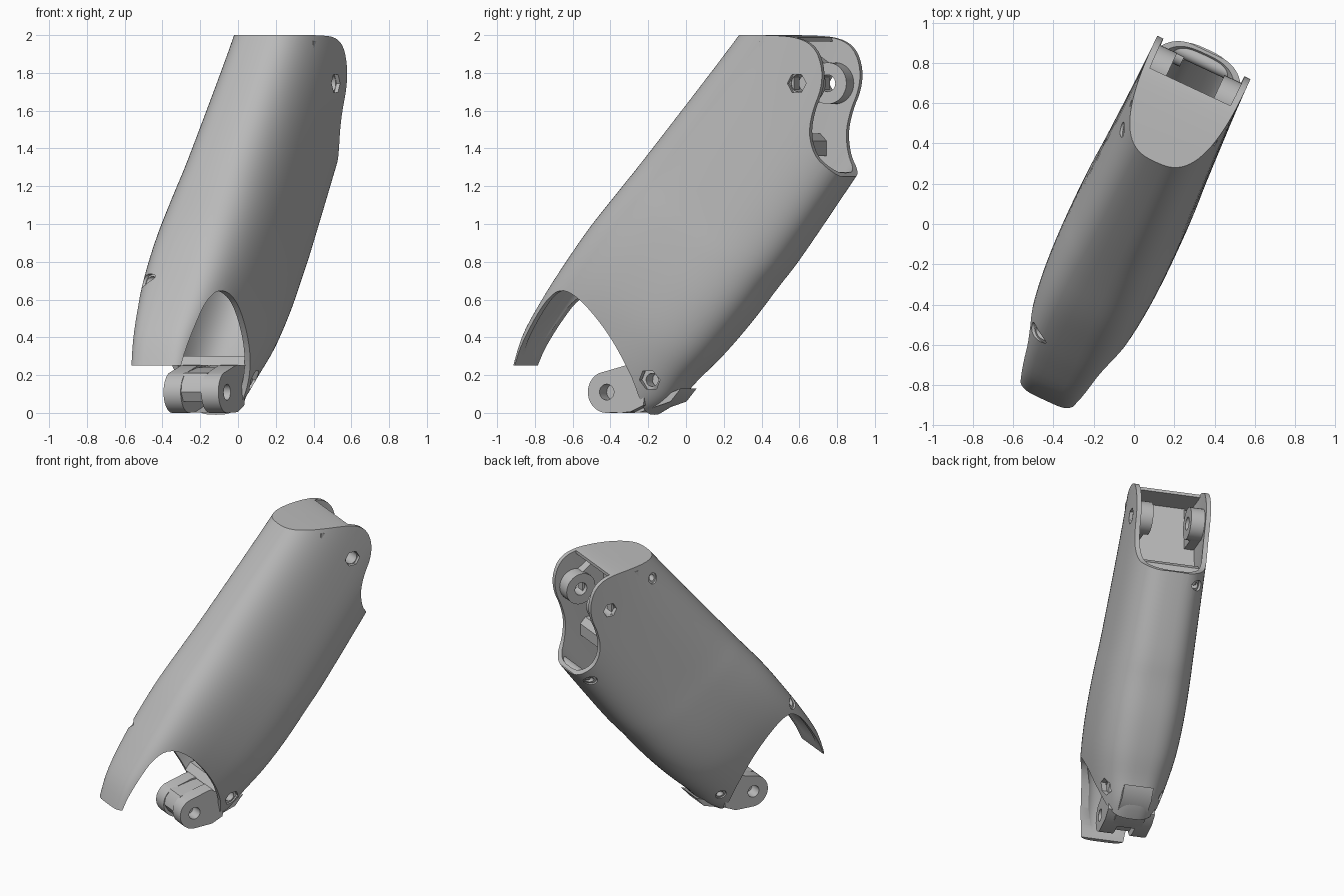
import bpy, bmesh, math
from mathutils import Matrix, Vector

if "Cube" in bpy.data.objects:
    bpy.data.objects.remove(bpy.data.objects["Cube"], do_unlink=True)

GREY = (0.5, 0.5, 0.5, 1)
grey = bpy.data.materials.new("mid grey")
grey.use_nodes = True
grey.diffuse_color = GREY
grey.node_tree.nodes["Principled BSDF"].inputs["Base Color"].default_value = GREY

CX = -0.035                     # mid plane of the limb before it is turned
TURN = Matrix.Rotation(math.radians(-25), 4, "Z") @ Matrix.Translation((CX, 0, 0))
parts = []


def bridge(name, rings, keep=True):
    """Skin closed rings of points and cap both ends."""
    bm = bmesh.new()
    loops = [[bm.verts.new(p) for p in ring] for ring in rings]
    n = len(loops[0])
    for a, b in zip(loops, loops[1:]):
        for i in range(n):
            j = (i + 1) % n
            bm.faces.new((a[i], a[j], b[j], b[i]))
    bm.faces.new(loops[0])
    bm.faces.new(loops[-1])
    bmesh.ops.recalc_face_normals(bm, faces=bm.faces)
    mesh = bpy.data.meshes.new(name)
    bm.to_mesh(mesh)
    bm.free()
    ob = bpy.data.objects.new(name, mesh)
    bpy.context.collection.objects.link(ob)
    mesh.materials.append(grey)
    if keep:
        parts.append(ob)
    else:
        ob.hide_render = True
    return ob


def slab(name, outline, x0, x1, keep=True):
    """Extrude a side outline across the width."""
    return bridge(name, [[(x, y, z) for y, z in outline] for x in (x0, x1)], keep)


def rod(name, y, z, r, x0, x1, sides=32, keep=True):
    ring = [(y + r * math.cos(2 * math.pi * i / sides), z + r * math.sin(2 * math.pi * i / sides))
            for i in range(sides)]
    return slab(name, ring, x0, x1, keep)


def boolean(ob, cutter, operation="DIFFERENCE"):
    mod = ob.modifiers.new("cut", "BOOLEAN")
    mod.operation, mod.solver, mod.object = operation, "EXACT", cutter
    bpy.context.view_layer.objects.active = ob
    bpy.ops.object.modifier_apply(modifier=mod.name)
    bpy.data.objects.remove(cutter, do_unlink=True)


def drill(ob, y, z, r, x0, x1, sides=32):
    boolean(ob, rod("drill", y, z, r, x0, x1, sides, False))


def soften(points, rounds=2):
    """Round the inner corners of an open outline."""
    for _ in range(rounds):
        out = [points[0]]
        for a, b in zip(points, points[1:]):
            a, b = Vector(a), Vector(b)
            out += [tuple(a.lerp(b, 0.25)), tuple(a.lerp(b, 0.75))]
        points = out + [points[-1]]
    return points


def spline(rows, steps=4):
    """Pass a smooth curve through rows of numbers."""
    rows = [Vector(r) for r in rows]
    out = []
    for i in range(len(rows) - 1):
        p0, p1, p2 = rows[max(i - 1, 0)], rows[i], rows[i + 1]
        p3 = rows[min(i + 2, len(rows) - 1)]
        for k in range(steps):
            t = k / steps
            out.append(0.5 * (2 * p1 + (p2 - p0) * t + (2 * p0 - 5 * p1 + 4 * p2 - p3) * t * t
                              + (3 * p1 - p0 - 3 * p2 + p3) * t ** 3))
    return out + [rows[-1]]


# Cross-sections: front y, front z, back y, back z, half width
SECTIONS = [
    (-1.00, 0.18, -0.26, -0.04, 0.175), (-0.93, 0.40, -0.10, 0.05, 0.205),
    (-0.81, 0.60, 0.02, 0.17, 0.245), (-0.67, 0.80, 0.16, 0.30, 0.275),
    (-0.52, 1.00, 0.32, 0.47, 0.287), (-0.34, 1.21, 0.48, 0.66, 0.285),
    (-0.17, 1.41, 0.64, 0.85, 0.275), (0.30, 1.97, 1.05, 1.40, 0.258),
    (0.61, 2.36, 1.36, 1.84, 0.255)]


def tube(name, inset, keep=False, sides=80):
    """Limb body; the front flattens towards the lower end."""
    rings = []
    rows = spline(SECTIONS)
    for k, (fy, fz, by, bz, w) in enumerate(rows):
        f, b = Vector((0, fy, fz)), Vector((0, by, bz))
        mid, half = (f + b) / 2, (b - f) / 2
        half *= 1 - inset / half.length
        if inset and k in (0, len(rows) - 1):
            mid += Vector((0, 0.65, 0.76)) * (0.08 if k else -0.08)
        ring = []
        for i in range(sides):
            a = 2 * math.pi * i / sides
            c, s = math.cos(a), math.sin(a)
            power = 3 if s > 0 else 2.8 + 2.4 * (1 - k / len(rows)) ** 3
            u = math.copysign(abs(c) ** (2 / power), c)
            v = math.copysign(abs(s) ** (2 / power), s)
            ring.append(mid + half * v + Vector((u * (w - inset), 0, 0)))
        rings.append(ring)
    return bridge(name, rings, keep)


def fit_inside(ob):
    """Trim an inner part so that it stays within the shell wall."""
    boolean(ob, tube("limit", 0.012), "INTERSECT")


# Hollow shell, trimmed to the side outline with its lower arch and fork ears
shell = tube("outer_shell", 0, True)
cavity = tube("cavity", 0.032)
room = slab("room", [(-1.4, -0.5), (1.7, -0.5), (1.7, 2.7), (0.735, 2.7), (0.735, 1.965), (-1.4, 1.965)],
            -1, 1, False)
boolean(cavity, room, "INTERSECT")
boolean(shell, cavity)
arch = soften([(-0.95, 0.25), (-0.91, 0.35), (-0.83, 0.48), (-0.74, 0.60), (-0.64, 0.66), (-0.52, 0.61),
               (-0.38, 0.46), (-0.28, 0.30), (-0.21, 0.12), (-0.19, -0.2)])
ears = soften([(1.5, 1.24), (0.95, 1.23), (0.90, 1.29), (0.84, 1.36), (0.815, 1.48), (0.84, 1.60),
               (0.89, 1.71), (0.90, 1.82), (0.86, 1.93), (0.77, 1.985), (0.62, 2.0), (0.3, 2.0)])
boolean(shell, slab("trim", [(-1.3, 0.25)] + arch + [(1.5, -0.2)] + ears + [(-1.3, 2.0)], -1, 1, False),
        "INTERSECT")

# Pivot and screw holes in the shell
PIVOT = (0.75, 1.745)
HEX = (-0.14, 0.175)
drill(shell, *PIVOT, 0.055, 0.15, 0.5, 6)
drill(shell, *PIVOT, 0.05, -0.5, -0.15, 6)
drill(shell, *HEX, 0.055, 0.08, 0.5, 6)
screws = [(0.40, 1.88), (0.85, 1.22), (-0.69, 0.70), (-0.14, 0.16)]
for y, z in screws:
    drill(shell, y, z, 0.036, -0.5, -0.08, 20)

# Screw sockets set behind the shell holes
for y, z in screws:
    socket = rod("screw_socket", y, z, 0.046, -0.3, -0.09, 20)
    fit_inside(socket)
    drill(socket, y, z, 0.022, -0.4, 0, 20)
socket = rod("hex_socket", *HEX, 0.06, 0.08, 0.16, 6)
fit_inside(socket)
drill(socket, *HEX, 0.035, 0, 0.3, 20)

# Upper fork: bored bosses on both ears, web and cross bar
for side in (-1, 1):
    boss = rod("pivot_boss", *PIVOT, 0.11, side * 0.13, side * 0.235)
    drill(boss, *PIVOT, 0.045, -0.5, 0.5)
    slab("boss_rib", [(0.56, 1.66), (0.72, 1.64), (0.72, 1.85), (0.56, 1.96)], side * 0.16, side * 0.225)
slab("fork_web", [(0.52, 1.36), (0.56, 1.36), (0.56, 1.97), (0.52, 1.97)], -0.235, 0.235)
slab("fork_bar", [(0.55, 1.36), (0.70, 1.36), (0.70, 1.44), (0.66, 1.48), (0.55, 1.48)], -0.235, 0.235)
fit_inside(rod("lip_bar", 0.88, 1.24, 0.035, -0.16, 0.16, 20))

# Lower clevis: two bored lugs, a bridge and the tongue that holds them
AXLE = (-0.405, 0.11)
curve = [(AXLE[0] + 0.11 * math.cos(a), AXLE[1] + 0.11 * math.sin(a))
         for a in (math.radians(115 + 8 * i) for i in range(20))]
for side in (-1, 1):
    lug = slab("clevis_lug", curve + [(-0.27, 0.004), (-0.19, 0.04), (-0.17, 0.26), (-0.30, 0.25)],
               side * 0.06, side * 0.16)
    drill(lug, *AXLE, 0.042, -0.5, 0.5)
slab("clevis_bridge", [(-0.48, 0.06), (-0.51, 0.11), (-0.50, 0.16), (-0.46, 0.21), (-0.30, 0.24),
                       (-0.12, 0.25), (-0.12, 0.11), (-0.28, 0.06)], -0.07, 0.07)
slab("clevis_tongue", [(-0.34, 0.003), (-0.24, 0.003), (-0.06, 0.06), (0.0, 0.13), (-0.10, 0.09),
                       (-0.24, 0.03)], -0.10, 0.10)
fit_inside(slab("inner_shelf", [(-0.27, 0.25), (-0.23, 0.30), (0.02, 0.30), (0.02, 0.25)], -0.2, 0.2))

# Turn every part into place and shade it
bpy.ops.object.select_all(action="DESELECT")
for ob in parts:
    ob.data.transform(TURN)
    ob.select_set(True)
bpy.context.view_layer.objects.active = shell
bpy.ops.object.shade_smooth_by_angle(angle=math.radians(32))
